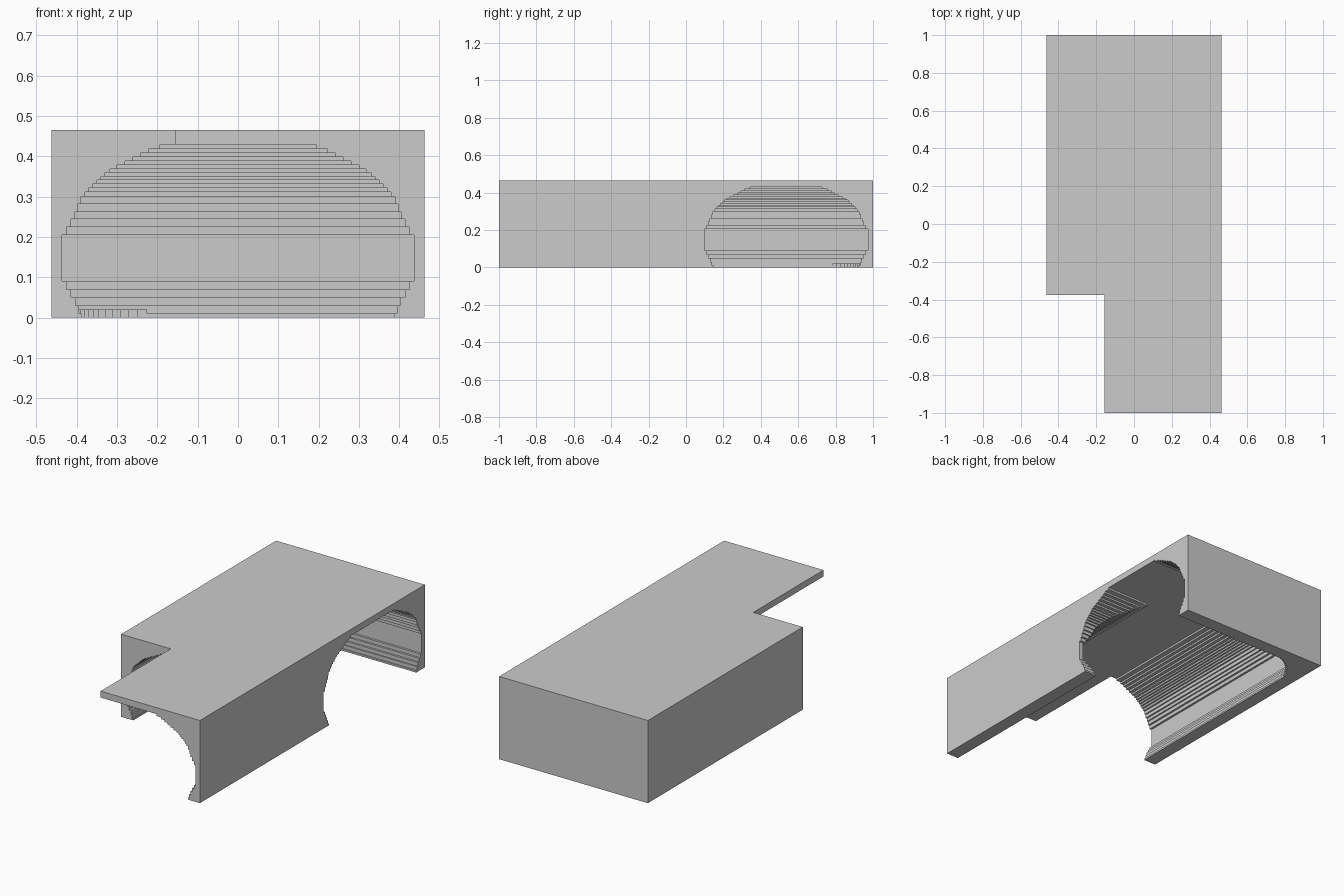
import bpy, bmesh, math

if "Cube" in bpy.data.objects:
    bpy.data.objects.remove(bpy.data.objects["Cube"])

HX, H = 0.463, 0.465      # half width and height of the block
CY = 0.535                # centre line of the side tunnel

# Stepped tunnel section: (start height, half width) of every step
STEPS = [(-0.1, .388), (.01, .395), (.03, .403), (.05, .414), (.07, .425),
         (.09, .437), (.205, .425), (.225, .414), (.245, .406), (.262, .397),
         (.282, .39), (.30, .38), (.312, .37), (.322, .36), (.332, .35),
         (.341, .34), (.35, .33), (.36, .318), (.368, .30), (.378, .28),
         (.388, .26), (.398, .242), (.408, .222), (.418, .193)]
TOP = .429


def stack(name, rings):
    """Closed solid through a stack of rings with equal point counts."""
    bm = bmesh.new()
    vs = [[bm.verts.new(p) for p in ring] for ring in rings]
    n = len(vs[0])
    for a, b in zip(vs, vs[1:]):
        for i in range(n):
            j = (i + 1) % n
            bm.faces.new((a[i], a[j], b[j], b[i]))
    bm.faces.new(vs[0][::-1])
    bm.faces.new(vs[-1])
    bmesh.ops.recalc_face_normals(bm, faces=bm.faces[:])
    me = bpy.data.meshes.new(name)
    bm.to_mesh(me)
    bm.free()
    ob = bpy.data.objects.new(name, me)
    bpy.context.collection.objects.link(ob)
    return ob


def prism(name, plan, z0, z1):
    return stack(name, [[(x, y, z) for x, y in plan] for z in (z0, z1)])


def tunnel_ring(w, z):
    """Plan of the bent tunnel: in from the front, out to the right."""
    return [(-w, -1.2, z), (w, -1.2, z), (w, CY - w, z),
            (.7, CY - w, z), (.7, CY + w, z), (-w, CY + w, z)]


# Block with the notched front left corner
body = prism("tunnel_block", [(-.155, -1), (HX, -1), (HX, 1), (-HX, 1),
                              (-HX, -.377), (-.155, -.377)], 0, H)

# Bent, stepped tunnel cutter
rings = []
for (z, w), z2 in zip(STEPS, [s[0] for s in STEPS[1:]] + [TOP]):
    rings += [tunnel_ring(w, z), tunnel_ring(w, z2)]
cutter = stack("tunnel_cutter", rings)

mod = body.modifiers.new("tunnel", "BOOLEAN")
mod.operation, mod.solver, mod.object = "DIFFERENCE", "EXACT", cutter
bpy.context.view_layer.objects.active = body
bpy.ops.object.modifier_apply(modifier=mod.name)
bpy.data.objects.remove(cutter)

# Stepped rounded fillet at the foot of the inside back corner
R, N = .245, 16
cx, cy = -.155, .69
plan = [(-.41, .945), (-.41, cy)]
arc = [(cx - R * math.cos(t), cy + R * math.sin(t))
       for t in (math.pi / 2 * i / N for i in range(N + 1))]
for (x0, y0), (x1, y1) in zip(arc, arc[1:]):
    plan += [(x0, y0), (x0, y1)]
plan += [(cx, arc[-1][1]), (cx, .945)]
prism("corner_fillet", plan, 0, .02)
